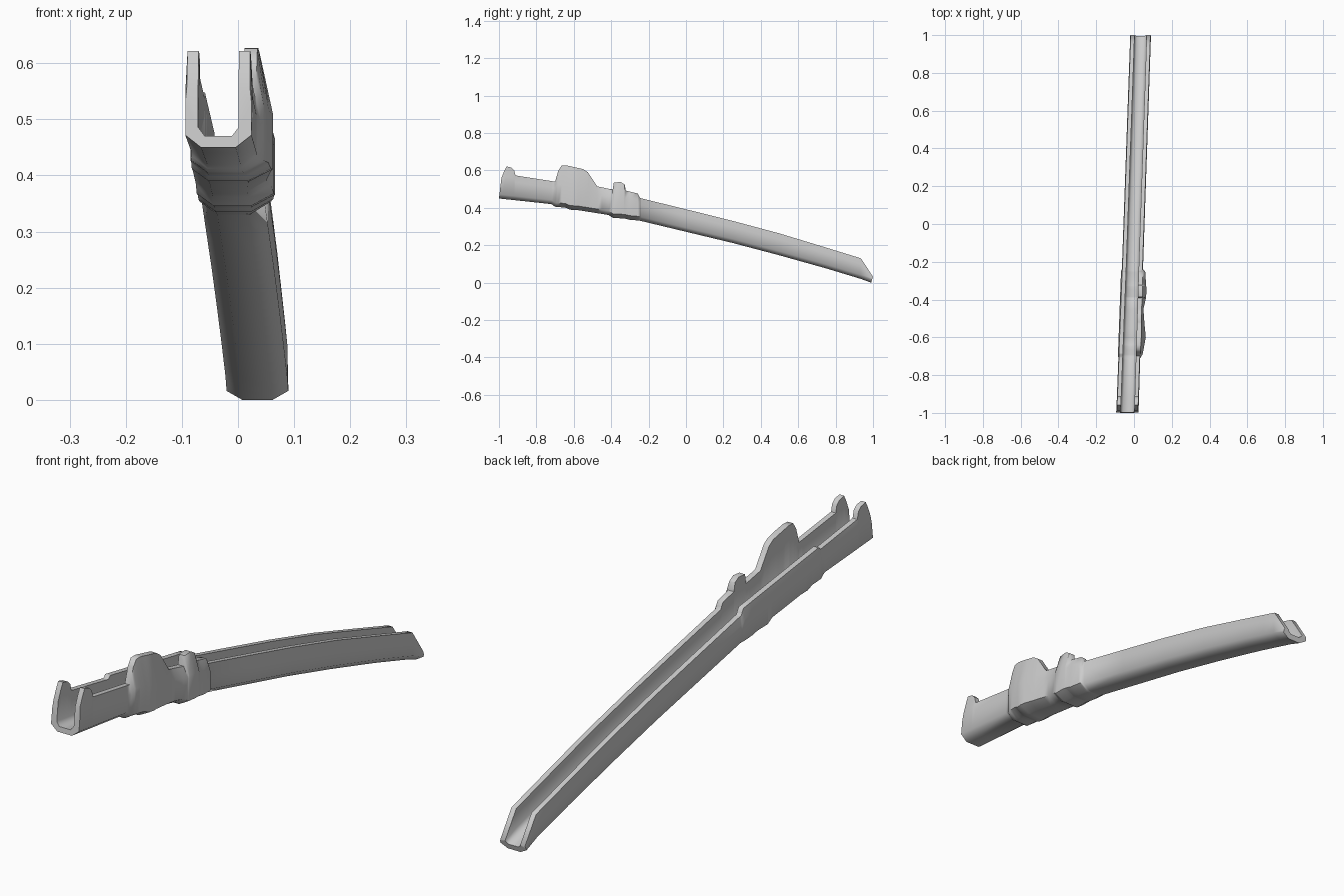
import bpy, bmesh, math

if "Cube" in bpy.data.objects:
    bpy.data.objects.remove(bpy.data.objects["Cube"])

# Profiles along the length: (y, value)
BOTTOM = [(-1, .45), (-.72, .42), (-.70, .406), (-.645, .401), (-.62, .39), (-.58, .388),
          (-.415, .362), (-.39, .346), (-.33, .343), (-.30, .336), (-.25, .332),
          (0, .272), (.25, .212), (.5, .146), (.75, .076), (.935, .02), (.99, 0)]
TOP_RIGHT = [(-1, .56), (-.985, .60), (-.972, .622), (-.935, .615), (-.918, .60), (-.912, .573),
             (-.70, .54), (-.682, .60), (-.665, .626), (-.64, .627), (-.55, .607),
             (-.525, .59), (-.475, .515), (-.392, .497), (-.386, .535), (-.35, .538),
             (-.328, .525), (-.322, .492), (-.258, .476), (-.245, .452),
             (0, .392), (.25, .330), (.5, .263), (.75, .187), (.87, .15), (.935, .13), (.99, .032)]
TOP_LEFT = [p for p in TOP_RIGHT if p[0] <= -.91] + [(-.70, .537), (-.69, .548), (-.258, .476)] \
           + [p for p in TOP_RIGHT if p[0] >= -.25]
HALF_WIDTH = [(-1, .059), (-.25, .056), (1, .055)]
BULGE_RIGHT = [(-.71, 0), (-.69, .012), (-.6, .026), (-.52, .016), (-.45, .009), (-.39, .021),
               (-.35, .022), (-.30, .017), (-.25, .012), (-.24, 0)]
BULGE_LEFT = [(-.71, 0), (-.69, .003), (-.25, .004), (-.24, 0)]
LEAN = [(-1, .12), (-.93, 0), (.935, 0), (.99, .3)]
WALL = .023


def at(table, y):
    if y <= table[0][0]:
        return table[0][1]
    for (a, u), (b, v) in zip(table, table[1:]):
        if y <= b:
            return u + (v - u) * (y - a) / (b - a)
    return table[-1][1]


def half_section(y, side, top, bulge):
    """Points of one half of the U: from floor centre outside up, over the rim, back down inside."""
    zb, zt = at(BOTTOM, y), at(top, y)
    h, w, b = zt - zb, at(HALF_WIDTH, y), at(bulge, y)
    pts = [(w - .028 + b * .4, 0), (w + b, min(.022, .5 * h)), (w + b, min(.12, .72 * h)),
           (w - .003 + b * .2, h), (w - WALL, h),
           (w - WALL, min(.036, .9 * h)), (w - WALL - .012, min(.02, .7 * h))]
    return [(side * x + .035 * y, y + at(LEAN, y) * z, zb + z) for x, z in pts]


# Channel: U cross-sections lofted along y
stations = sorted({round(p[0], 4) for t in (BOTTOM, TOP_RIGHT, TOP_LEFT, BULGE_RIGHT, BULGE_LEFT)
                   for p in t})
bm = bmesh.new()
rings = []
for y in stations:
    ring = half_section(y, 1, TOP_RIGHT, BULGE_RIGHT) + half_section(y, -1, TOP_LEFT, BULGE_LEFT)[::-1]
    rings.append([bm.verts.new(p) for p in ring])
n = len(rings[0])
for r, s in zip(rings, rings[1:]):
    for i in range(n):
        j = (i + 1) % n
        bm.faces.new((r[i], r[j], s[j], s[i]))

# End caps: strips between the outer and inner outlines
for r in (rings[0], rings[-1]):
    for o in (0, 7):
        a = r[o:o + 7] if o == 0 else r[7:][::-1]
        bm.faces.new((a[0], a[1], a[5], a[6]))
        bm.faces.new((a[1], a[2], a[3], a[4], a[5]))
    bm.faces.new((r[0], r[6], r[7], r[13]))
bmesh.ops.recalc_face_normals(bm, faces=bm.faces)

mesh = bpy.data.meshes.new("scabbard_channel")
bm.to_mesh(mesh)
bm.free()
obj = bpy.data.objects.new("scabbard_channel", mesh)
bpy.context.collection.objects.link(obj)
bpy.context.view_layer.objects.active = obj
obj.select_set(True)
bpy.ops.object.shade_smooth_by_angle(angle=math.radians(58))
